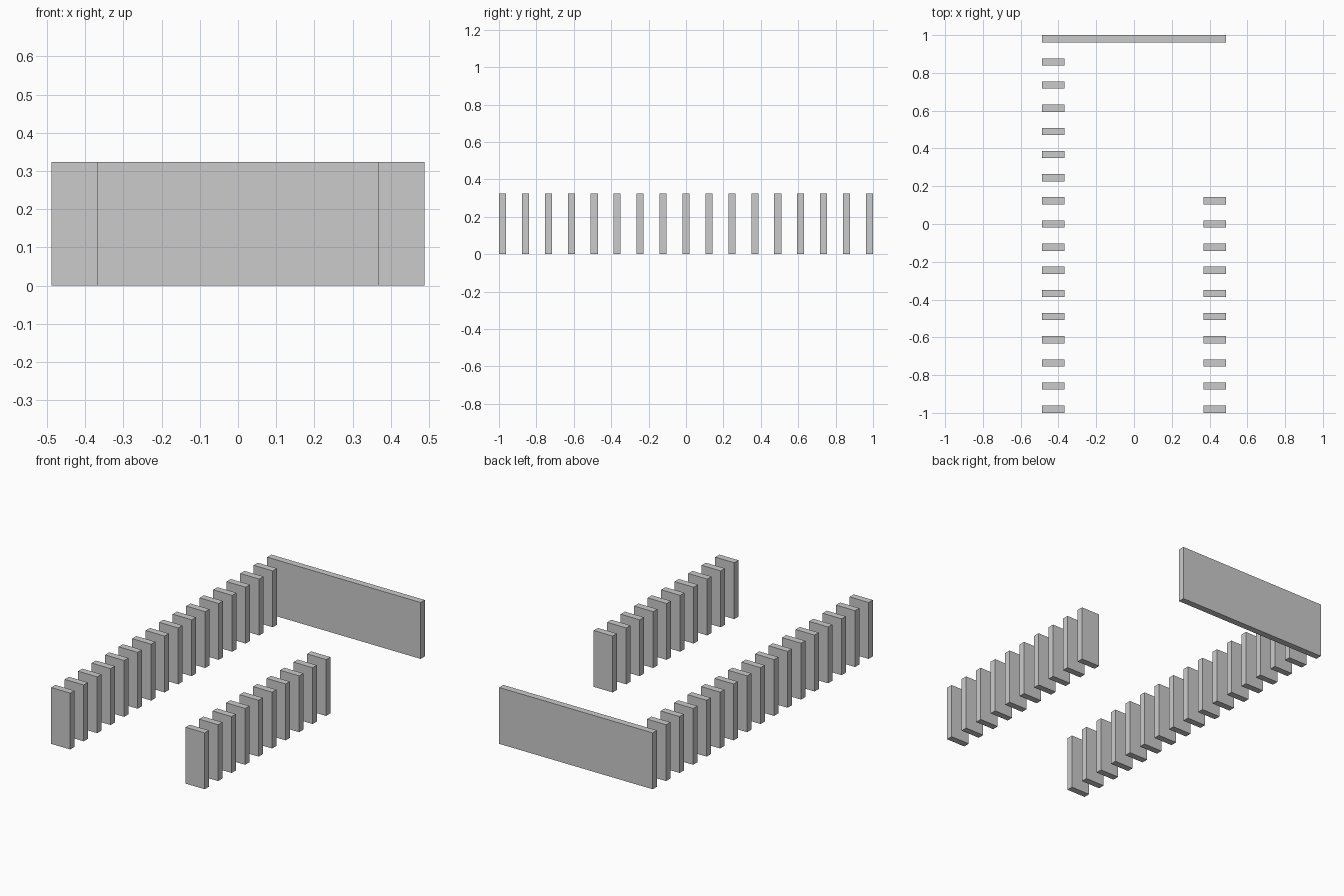
import bpy

if "Cube" in bpy.data.objects:
    bpy.data.objects.remove(bpy.data.objects["Cube"])

HEIGHT, THICK = 0.324, 0.038
HALF_WIDTH, FIN_WIDTH = 0.488, 0.121
Y_END = 1 - THICK / 2
STEP = 2 * Y_END / 16


def slab(name, x, y, width):
    """Upright box standing on the ground."""
    bpy.ops.mesh.primitive_cube_add(size=1, location=(x, y, HEIGHT / 2))
    obj = bpy.context.object
    obj.name = name
    obj.scale = (width, THICK, HEIGHT)
    bpy.ops.object.transform_apply(location=False, rotation=False, scale=True)
    return obj


# Full-width wall at the back
slab("back_wall", 0, Y_END, 2 * HALF_WIDTH)

# Rows of evenly spaced fins: long on the left, short on the right
for side, sign, count in (("left", -1, 16), ("right", 1, 10)):
    for i in range(count):
        slab(f"{side}_fin_{i + 1:02d}", sign * (HALF_WIDTH - FIN_WIDTH / 2),
             -Y_END + i * STEP, FIN_WIDTH)
